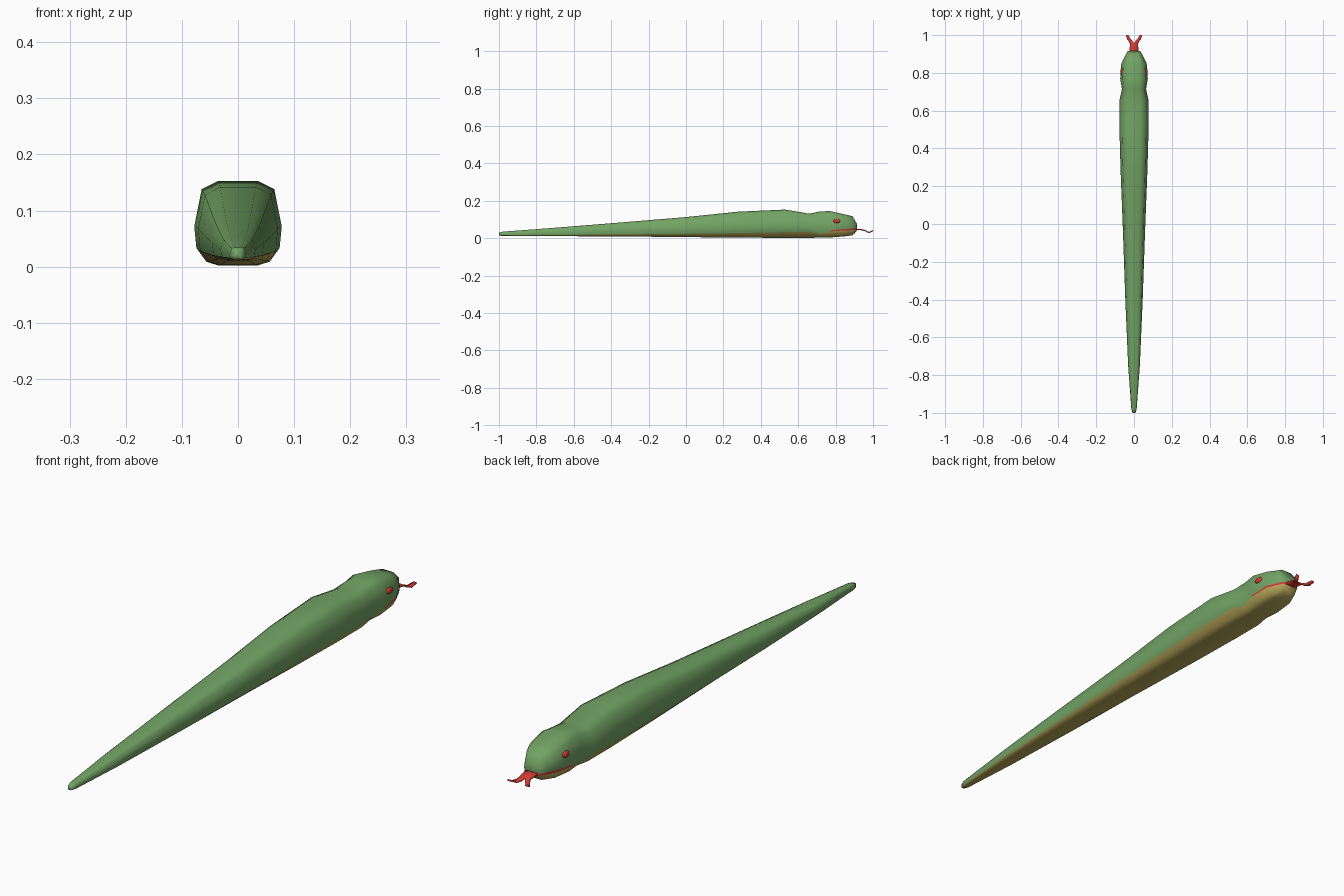
import bpy, bmesh, math

if "Cube" in bpy.data.objects:
    bpy.data.objects.remove(bpy.data.objects["Cube"])


def material(name, color):
    m = bpy.data.materials.new(name)
    m.diffuse_color = (*color, 1)
    m.use_nodes = True
    m.node_tree.nodes["Principled BSDF"].inputs["Base Color"].default_value = m.diffuse_color
    return m


GREEN = material("skin_green", (0.17, 0.37, 0.13))
TAN = material("belly_tan", (0.49, 0.40, 0.105))
RED = material("red", (0.65, 0.045, 0.035))


def add_object(name, bm, mats):
    me = bpy.data.meshes.new(name)
    bm.to_mesh(me)
    bm.free()
    for m in mats:
        me.materials.append(m)
    ob = bpy.data.objects.new(name, me)
    bpy.context.collection.objects.link(ob)
    return ob


def shade(ob, angle):
    bpy.ops.object.select_all(action='DESELECT')
    ob.select_set(True)
    bpy.context.view_layer.objects.active = ob
    bpy.ops.object.shade_smooth_by_angle(angle=math.radians(angle))


# Body stations: y, half width, bottom z, top z, colour seam z, mouth gap
STATIONS = [
    (-1.0, 0.008, 0.014, 0.030, 0.016, 0.001),
    (-0.98, 0.014, 0.012, 0.035, 0.0155, 0.001),
    (-0.75, 0.031, 0.011, 0.052, 0.017, 0.001),
    (-0.4, 0.046, 0.010, 0.080, 0.019, 0.001),
    (0.0, 0.060, 0.006, 0.113, 0.023, 0.001),
    (0.28, 0.071, 0.003, 0.142, 0.027, 0.001),
    (0.53, 0.078, 0.002, 0.153, 0.032, 0.001),
    (0.66, 0.076, 0.002, 0.131, 0.034, 0.001),
    (0.715, 0.064, 0.003, 0.143, 0.025, 0.001),
    (0.77, 0.073, 0.004, 0.145, 0.036, 0.005),
    (0.85, 0.067, 0.010, 0.127, 0.042, 0.008),
    (0.89, 0.048, 0.016, 0.118, 0.043, 0.008),
    (0.915, 0.033, 0.024, 0.075, 0.043, 0.008),
]


def section(y, w, lo, hi, seam, gap):
    h = hi - lo
    half = [(0.45 * w, hi), (0.83 * w, hi - 0.1 * h), (w, lo + 0.46 * h),
            (0.95 * w, seam + gap), (0.94 * w, seam),
            (0.73 * w, lo + 0.05 * h), (0.45 * w, lo)]
    if y > 0.9:                            # snout widest point above the mouth
        half[2] = (w, lo + 0.72 * h)
    # Chin slopes back under the snout
    back = 0.015 if y > 0.9 else 0
    return ([(x, y - back * (k > 4), z) for k, (x, z) in enumerate(half)] +
            [(-x, y - back * (k > 4), z) for k, (x, z) in reversed(list(enumerate(half)))])


bm = bmesh.new()
rings = [[bm.verts.new(p) for p in section(*s)] for s in STATIONS]
n = len(rings[0])
for i, (a, b) in enumerate(zip(rings, rings[1:])):
    for k in range(n):
        f = bm.faces.new((a[k], a[(k + 1) % n], b[(k + 1) % n], b[k]))
        if 4 <= k <= 8:
            f.material_index = 1           # belly and lower jaw
        elif k in (3, 9) and i >= 9:
            f.material_index = 2           # mouth line
bm.faces.new(rings[0])
# Snout cap split into upper lip, mouth and lower lip
s = rings[-1]
bm.faces.new(s[0:4] + s[10:14])
bm.faces.new((s[3], s[4], s[9], s[10])).material_index = 2
bm.faces.new(s[4:10]).material_index = 1
bmesh.ops.recalc_face_normals(bm, faces=bm.faces)
for f in bm.faces:
    f.smooth = True
bm.normal_update()
# Separate the colour areas but keep the shading continuous across them
normals = {tuple(v.co): v.normal.copy() for v in bm.verts}
borders = [e for e in bm.edges if len({f.material_index for f in e.link_faces}) > 1]
bmesh.ops.split_edges(bm, edges=borders)
body = add_object("body", bm, [GREEN, TAN, RED])
body.data.normals_split_custom_set_from_vertices(
    [normals[tuple(v.co)] for v in body.data.vertices])

# Eyes
for side, label in ((1, "right_eye"), (-1, "left_eye")):
    bm = bmesh.new()
    bmesh.ops.create_uvsphere(bm, u_segments=12, v_segments=8, radius=1)
    for v in bm.verts:
        v.co = (v.co.x * 0.008 + side * 0.065, v.co.y * 0.019 + 0.806,
                v.co.z * 0.012 + 0.092)
    shade(add_object(label, bm, [RED]), 60)

# Forked tongue: y, inner x, outer x, z
TONGUE = [(0.88, 0, 0.024, 0.047), (0.93, 0, 0.023, 0.047),
          (0.955, 0, 0.021, 0.042), (0.968, 0.008, 0.028, 0.034),
          (0.98, 0.018, 0.037, 0.031), (1.0, 0.031, 0.043, 0.041)]
bm = bmesh.new()
for side in (1, -1):
    rows = [[bm.verts.new((side * x, y, z)) for x in (xi, xo)]
            for y, xi, xo, z in TONGUE]
    for a, b in zip(rows, rows[1:]):
        bm.faces.new((a[0], a[1], b[1], b[0])[::side])
bmesh.ops.remove_doubles(bm, verts=bm.verts, dist=0.0005)
bmesh.ops.recalc_face_normals(bm, faces=bm.faces)
tongue = add_object("tongue", bm, [RED])
shade(tongue, 40)
mod = tongue.modifiers.new("thickness", 'SOLIDIFY')
mod.thickness = 0.006
mod.offset = 0
